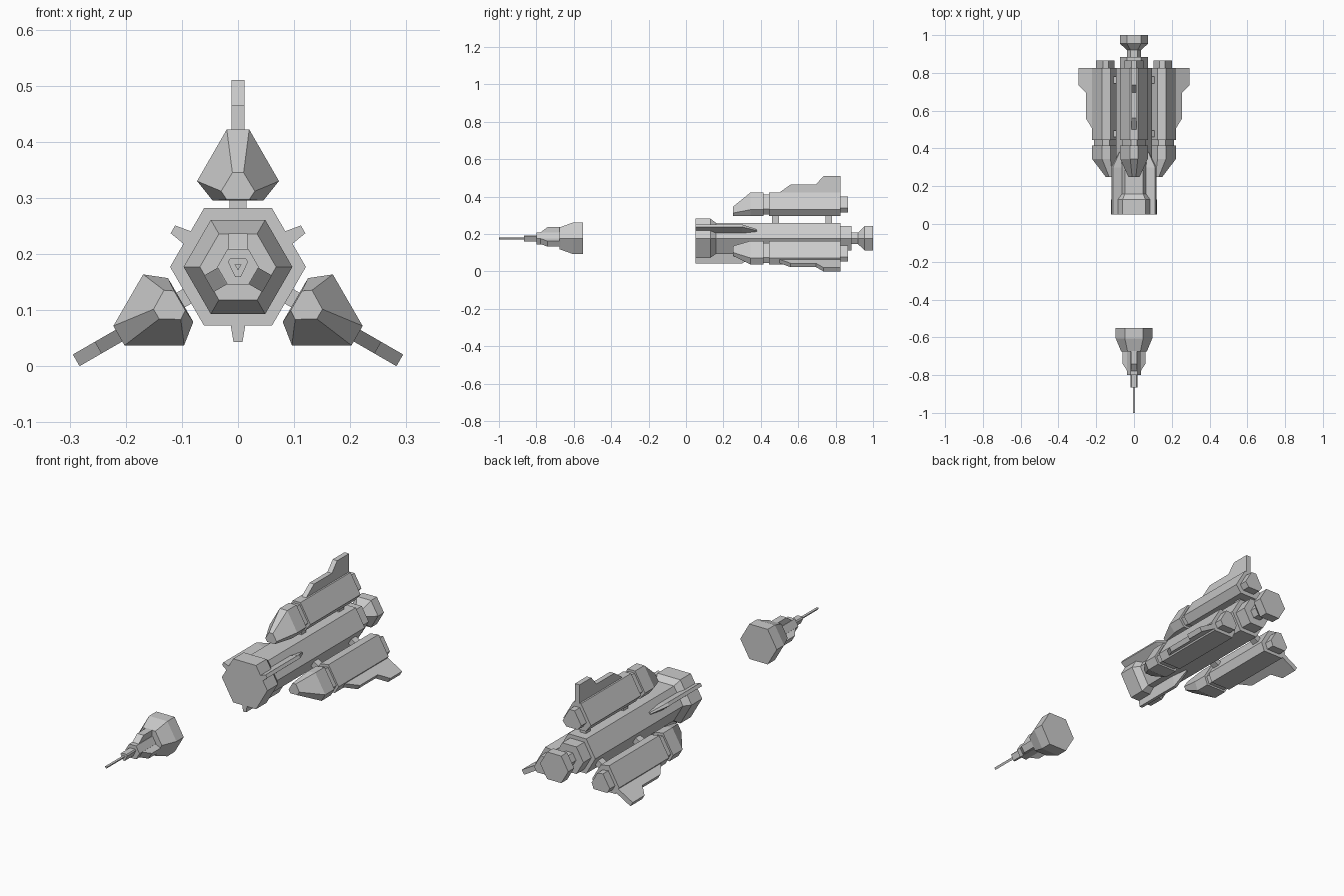
import bpy, bmesh, math
from mathutils import Matrix, Vector

cube = bpy.data.objects.get("Cube")
if cube:
    bpy.data.objects.remove(cube, do_unlink=True)

AXIS = 0.177  # height of the long axis

grey = bpy.data.materials.new("hull_grey")
grey.use_nodes = True
GREY = (0.6, 0.6, 0.6, 1)
grey.diffuse_color = GREY
grey.node_tree.nodes["Principled BSDF"].inputs["Base Color"].default_value = GREY


def loft(name, rings, angle=0):
    """Skin a list of (y, [(u, r), ...]) sections, turned about the long axis."""
    bm = bmesh.new()
    turn = Matrix.Rotation(math.radians(angle), 3, 'Y')
    loops = []
    for y, pts in rings:
        loops.append([bm.verts.new(turn @ Vector((u, y, r)) + Vector((0, 0, AXIS)))
                      for u, r in pts])
    n = len(loops[0])
    for a, b in zip(loops, loops[1:]):
        for i in range(n):
            j = (i + 1) % n
            bm.faces.new((a[i], a[j], b[j], b[i]))
    bm.faces.new(loops[0])
    bm.faces.new(loops[-1])
    finish(name, bm)


def plate(name, profile, half, angle=0):
    """Extrude a (y, r) side profile to both sides of its own plane."""
    bm = bmesh.new()
    turn = Matrix.Rotation(math.radians(angle), 3, 'Y')
    sides = [[bm.verts.new(turn @ Vector((u, y, r)) + Vector((0, 0, AXIS)))
              for y, r in profile] for u in (-half, half)]
    n = len(profile)
    for i in range(n):
        j = (i + 1) % n
        bm.faces.new((sides[0][i], sides[0][j], sides[1][j], sides[1][i]))
    for s in sides:
        bm.faces.new(s)
    finish(name, bm)


def finish(name, bm):
    bmesh.ops.recalc_face_normals(bm, faces=bm.faces)
    me = bpy.data.meshes.new(name)
    bm.to_mesh(me)
    bm.free()
    me.materials.append(grey)
    bpy.context.collection.objects.link(bpy.data.objects.new(name, me))


def hexagon(r):
    return [(r * math.cos(math.radians(a)), r * math.sin(math.radians(a)))
            for a in range(0, 360, 60)]


def mirrored(half):
    return half + [(-u, r) for u, r in reversed(half)]


def scaled(pts, s, centre):
    return [(u * s, centre + (r - centre) * s) for u, r in pts]


def hex_stack(name, steps):
    loft(name, [(y, hexagon(r)) for y, r in steps])


# Main hull with its thick front collar
hex_stack("main_hull", [(0.05, 0.121), (0.13, 0.121), (0.16, 0.096), (0.825, 0.096)])
# Rear collar, neck and main nozzle
hex_stack("rear_collar", [(0.82, 0.075), (0.885, 0.075)])
hex_stack("main_nozzle", [(0.88, 0.036), (0.92, 0.036), (0.955, 0.075), (1.0, 0.075)])

# Detached nose section: flared base, core, tip and needle
hex_stack("nose_base", [(-0.55, 0.097), (-0.605, 0.097), (-0.675, 0.068)])
hex_stack("nose_core", [(-0.67, 0.037), (-0.80, 0.037)])
tip = mirrored([(0.014, 0.015), (0.018, 0.009), (0.005, -0.018)])
loft("nose_tip", [(-0.79, tip), (-0.865, tip)])
needle = [(-0.006, 0.004), (0.006, 0.004), (0, -0.006)]
loft("nose_needle", [(-0.86, needle), (-1.0, needle)])

# Side pod sections
pod = mirrored([(0.02, 0.245), (0.073, 0.153), (0.045, 0.118)])
pod_front = mirrored([(0.01, 0.168), (0.03, 0.135), (0.02, 0.12)])
pod_neck = scaled(pod, 0.83, 0.18)
pod_tail = scaled(pod, 0.68, 0.18)
strake = mirrored([(0.008, 0.134), (0.017, 0.08)])
strake_end = mirrored([(0.004, 0.09), (0.008, 0.075)])

# Everything repeated three times around the axis
for place, angle in (("top", 0), ("left", 120), ("right", 240)):
    loft("pod_" + place, [(0.25, pod_front), (0.345, pod), (0.415, pod),
                          (0.415, pod_neck), (0.445, pod_neck), (0.445, pod),
                          (0.825, pod), (0.825, pod_tail), (0.865, pod_tail)], angle)
    plate("pod_fin_" + place, [(0.50, 0.24), (0.50, 0.245), (0.56, 0.288), (0.695, 0.288),
                               (0.735, 0.333), (0.825, 0.333), (0.825, 0.24)], 0.012, angle)
    for end, y in (("front", 0.46), ("rear", 0.745)):
        plate("pylon_%s_%s" % (end, place),
              [(y, 0.07), (y + 0.036, 0.07), (y + 0.036, 0.125), (y, 0.125)], 0.015, angle)
    plate("nose_rib_" + place, [(-0.67, 0.02), (-0.67, 0.06), (-0.74, 0.06),
                                (-0.775, 0.034), (-0.79, 0.02)], 0.017, angle)
    # Strakes sit halfway between the pods
    loft("strake_opposite_" + place, [(0.05, strake), (0.30, strake), (0.38, strake_end)],
         angle + 180)
